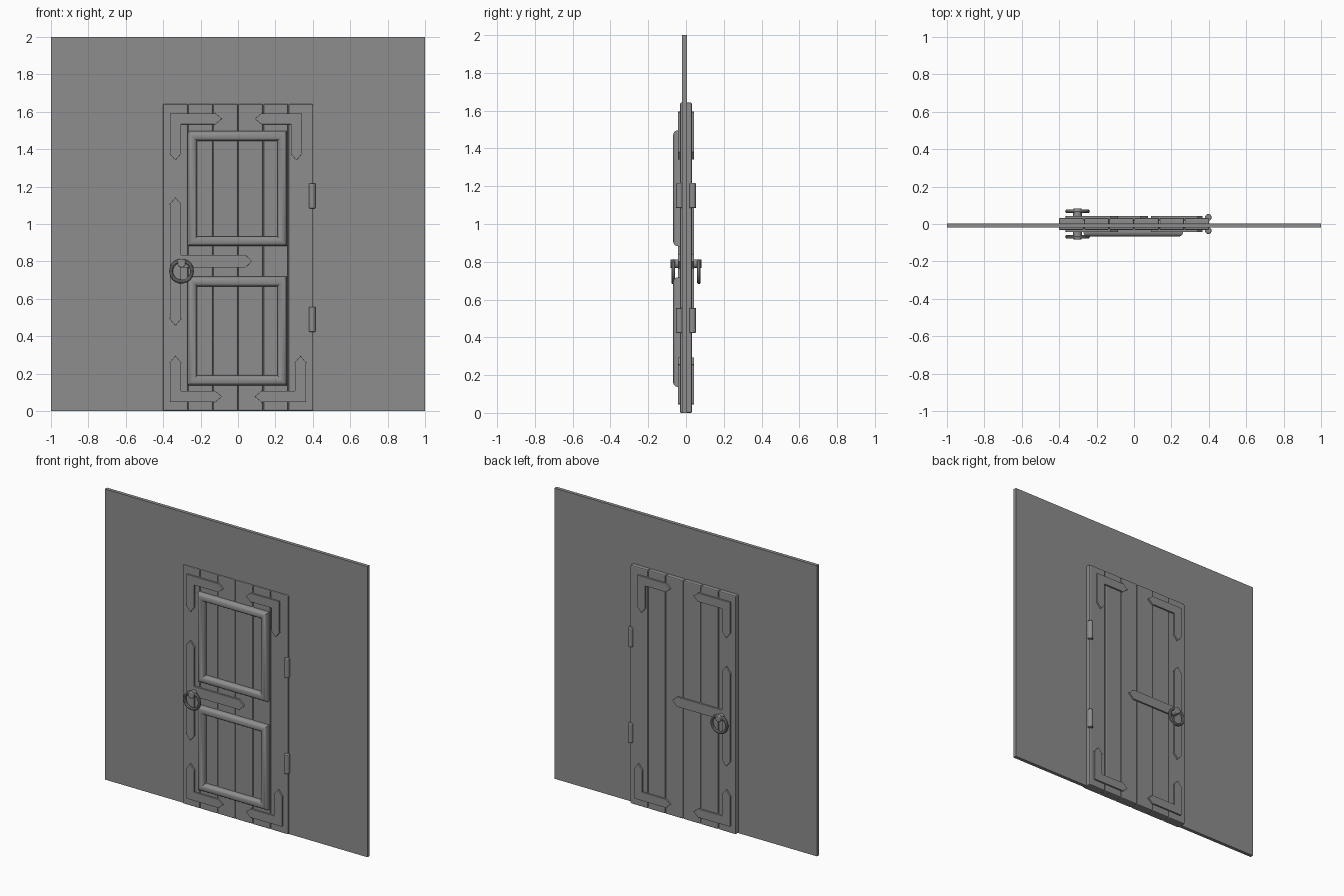
import bpy, bmesh
from math import pi, cos, sin, radians
from mathutils import Matrix

cube = bpy.data.objects.get("Cube")
if cube:
    bpy.data.objects.remove(cube)

grey = bpy.data.materials.new("Plain grey")
grey.use_nodes = True
colour = (0.27, 0.27, 0.27, 1)
grey.diffuse_color = colour
grey.node_tree.nodes["Principled BSDF"].inputs["Base Color"].default_value = colour
rounded = []


def finish(name, bm, bevel=0, smooth=False, segments=2):
    bmesh.ops.recalc_face_normals(bm, faces=bm.faces)
    mesh = bpy.data.meshes.new(name)
    bm.to_mesh(mesh)
    bm.free()
    mesh.materials.append(grey)
    ob = bpy.data.objects.new(name, mesh)
    bpy.context.collection.objects.link(ob)
    if bevel:
        mod = ob.modifiers.new("Soft edges", "BEVEL")
        mod.width, mod.segments = bevel, segments
        mod.limit_method = "ANGLE"
    if smooth:
        rounded.append(ob)
    return ob


def box(name, x, y, z, bevel=0):
    bm = bmesh.new()
    size = [b - a for a, b in (x, y, z)]
    centre = [(a + b) / 2 for a, b in (x, y, z)]
    bmesh.ops.create_cube(bm, size=1, matrix=Matrix.Translation(centre) @ Matrix.Diagonal((*size, 1)))
    return finish(name, bm, bevel)


def cylinder(name, centre, radius, depth, along_y=False, bevel=0.005):
    bm = bmesh.new()
    turn = Matrix.Rotation(pi / 2 if along_y else 0, 4, "X")
    bmesh.ops.create_cone(bm, cap_ends=True, segments=20, radius1=radius, radius2=radius,
                          depth=depth, matrix=Matrix.Translation(centre) @ turn)
    return finish(name, bm, bevel, True)


def plate(name, outline, side):
    # Flat ironwork standing proud of one face of the door
    bm = bmesh.new()
    face = bm.faces.new([bm.verts.new((x, side * 0.02, z)) for x, z in outline])
    new = bmesh.ops.extrude_face_region(bm, geom=[face])["geom"]
    bmesh.ops.translate(bm, vec=(0, side * 0.023, 0),
                        verts=[v for v in new if isinstance(v, bmesh.types.BMVert)])
    return finish(name, bm, 0.005)


W, HEAD, FLARE = 0.059, 0.04, 0.004    # strap width, arrow head length and flare


def corner_strap(name, x, z, sx, sz, length, height, side):
    pts = [(0, 0), (length - HEAD, 0), (length - HEAD, -FLARE), (length, W / 2),
           (length - HEAD, W + FLARE), (length - HEAD, W), (W, W), (W, height - HEAD),
           (W + FLARE, height - HEAD), (W / 2, height), (-FLARE, height - HEAD), (0, height - HEAD)]
    plate(name, [(x + sx * u, z + sz * v) for u, v in pts], side)


def lock_strap(name, side):
    # T shaped strap with three arrow ends
    x0, x1, tip, low, high = -0.364, -0.305, 0.075, 0.456, 1.142
    mid, half = 0.801, 0.034
    pts = [(x0, low + HEAD), (x0 - FLARE, low + HEAD), ((x0 + x1) / 2, low),
           (x1 + FLARE, low + HEAD), (x1, low + HEAD), (x1, mid - half),
           (tip - HEAD, mid - half), (tip - HEAD, mid - half - FLARE), (tip, mid),
           (tip - HEAD, mid + half + FLARE), (tip - HEAD, mid + half), (x1, mid + half),
           (x1, high - HEAD), (x1 + FLARE, high - HEAD), ((x0 + x1) / 2, high),
           (x0 - FLARE, high - HEAD), (x0, high - HEAD)]
    plate(name, pts, side)


def moulding(name, x0, x1, z0, z1):
    # Half-round profile swept round a rectangle with mitred corners
    r, base, steps = 0.026, -0.042, 12
    profile = [(0, -0.02)]
    profile += [(r - r * cos(pi * i / steps), base - r * sin(pi * i / steps)) for i in range(steps + 1)]
    profile += [(2 * r, -0.02)]
    bm = bmesh.new()
    rings = [[bm.verts.new((x + sx * d, y, z + sz * d)) for d, y in profile]
             for x, z, sx, sz in ((x0, z0, 1, 1), (x1, z0, -1, 1), (x1, z1, -1, -1), (x0, z1, 1, -1))]
    n = len(profile)
    for i in range(4):
        a, b = rings[i], rings[(i + 1) % 4]
        for j in range(n):
            k = (j + 1) % n
            bm.faces.new((a[j], b[j], b[k], a[k]))
    finish(name, bm, 0, True)


def ring(name, centre, major, minor, n=36, m=10):
    bm = bmesh.new()
    loops = []
    for i in range(n):
        a = 2 * pi * i / n
        loops.append([])
        for j in range(m):
            b = 2 * pi * j / m
            r = major + minor * cos(b)
            loops[-1].append(bm.verts.new((centre[0] + r * cos(a), centre[1] + minor * sin(b),
                                           centre[2] + r * sin(a))))
    for i in range(n):
        a, b = loops[i], loops[(i + 1) % n]
        for j in range(m):
            k = (j + 1) % m
            bm.faces.new((a[j], b[j], b[k], a[k]))
    finish(name, bm, 0, True)


# Wall and door planks
box("wall", (-1, 1), (-0.02, 0.004), (0, 2))
plank = 0.805 / 6
for i in range(6):
    left = -0.402 + i * plank
    box(f"door_plank_{i + 1}", (left + 0.001, left + plank - 0.001), (-0.032, 0.032), (0, 1.642), 0.007)

# Raised panel mouldings on the front
moulding("upper_panel_moulding", -0.27, 0.262, 0.882, 1.496)
moulding("lower_panel_moulding", -0.27, 0.262, 0.137, 0.718)

# Straps, hinges and ring handles on both faces
for face, side in (("front", -1), ("back", 1)):
    corner_strap(f"{face}_upper_right_strap", -0.364, 1.592, 1, -1, 0.278, 0.252, side)
    corner_strap(f"{face}_upper_left_strap", 0.342, 1.592, -1, -1, 0.252, 0.252, side)
    corner_strap(f"{face}_lower_right_strap", -0.364, 0.048, 1, 1, 0.278, 0.247, side)
    corner_strap(f"{face}_lower_left_strap", 0.364, 0.048, -1, 1, 0.274, 0.247, side)
    lock_strap(f"{face}_lock_strap", side)
    for label, z in (("upper", 1.15), ("lower", 0.49)):
        cylinder(f"{face}_{label}_hinge", (0.397, side * 0.035, z), 0.018, 0.133)
    cylinder(f"{face}_handle_knob", (-0.302, side * 0.052, 0.79), 0.023, 0.062, True)
    ring(f"{face}_handle_ring", (-0.302, side * 0.068, 0.748), 0.056, 0.01)

# Smooth shading on the rounded parts
bpy.ops.object.select_all(action="DESELECT")
for ob in rounded:
    ob.select_set(True)
bpy.context.view_layer.objects.active = rounded[0]
bpy.ops.object.shade_smooth_by_angle(angle=radians(35))
